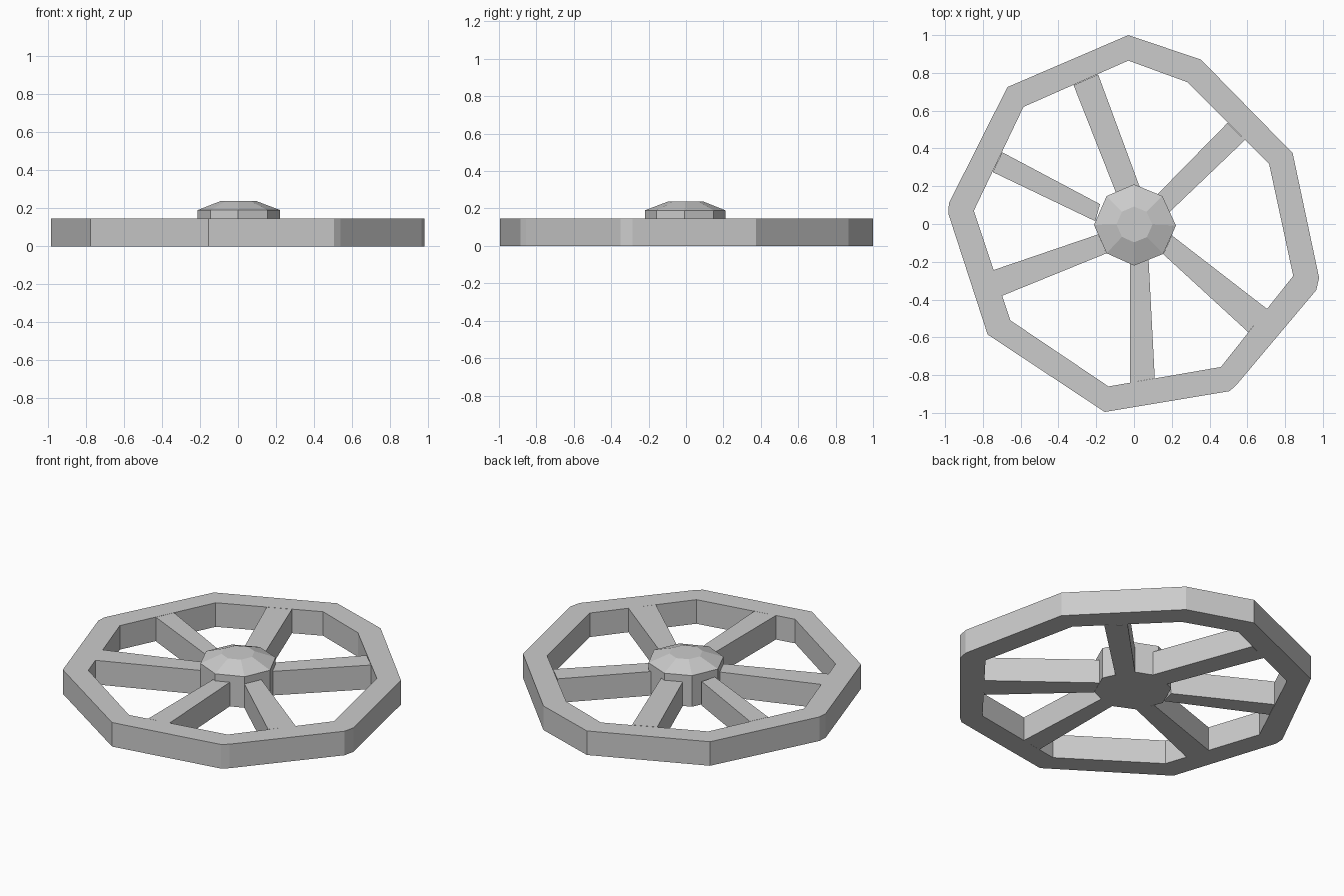
import bpy, bmesh

if "Cube" in bpy.data.objects:
    bpy.data.objects.remove(bpy.data.objects["Cube"])

H = 0.147  # wheel thickness


def finish(name, bm):
    bmesh.ops.remove_doubles(bm, verts=bm.verts, dist=1e-4)
    bmesh.ops.recalc_face_normals(bm, faces=bm.faces)
    me = bpy.data.meshes.new(name)
    bm.to_mesh(me)
    bm.free()
    ob = bpy.data.objects.new(name, me)
    bpy.context.collection.objects.link(ob)
    return ob


def loft(name, rings, closed=False):
    """Skin between equal-length rings; cap the ends or join last to first."""
    bm = bmesh.new()
    vs = [[bm.verts.new(p) for p in r] for r in rings]
    n = len(vs[0])
    pairs = list(zip(vs, vs[1:] + vs[:1])) if closed else list(zip(vs, vs[1:]))
    for a, b in pairs:
        for i in range(n):
            j = (i + 1) % n
            bm.faces.new((a[i], a[j], b[j], b[i]))
    if not closed:
        bm.faces.new(vs[0])
        bm.faces.new(vs[-1])
    bmesh.ops.dissolve_degenerate(bm, dist=1e-4, edges=bm.edges)
    return finish(name, bm)


def level(points, z):
    return [(x, y, z) for x, y in points]


# Rough-hewn rim: outer corner paired with inner corner
rim = [
    ((-0.03, 1.0), (-0.03, 0.865)), ((0.355, 0.87), (0.285, 0.75)),
    ((0.84, 0.375), (0.715, 0.32)), ((0.98, -0.285), (0.843, -0.275)),
    ((0.965, -0.35), (0.843, -0.275)), ((0.54, -0.855), (0.46, -0.757)),
    ((0.505, -0.885), (0.46, -0.757)), ((-0.155, -0.995), (-0.135, -0.86)),
    ((-0.775, -0.585), (-0.655, -0.51)), ((-0.983, 0.055), (-0.848, 0.07)),
    ((-0.98, 0.11), (-0.848, 0.07)), ((-0.67, 0.725), (-0.585, 0.62)),
]
outer = [o for o, _ in rim]
inner = [i for _, i in rim]
loft("rim", [level(outer, 0), level(outer, H), level(inner, H), level(inner, 0)], closed=True)

# Uneven spokes: two rim corners, then two hub corners
spokes = [
    [(-0.32, 0.735), (-0.19, 0.792), (0.03, 0.197), (-0.097, 0.17)],
    [(0.495, 0.535), (0.588, 0.445), (0.19, 0.065), (0.125, 0.158)],
    [(0.705, -0.45), (0.605, -0.573), (0.155, -0.16), (0.2, -0.06)],
    [(0.11, -0.817), (-0.02, -0.84), (-0.02, -0.21), (0.077, -0.188)],
    [(-0.698, -0.38), (-0.747, -0.245), (-0.19, -0.055), (-0.145, -0.155)],
    [(-0.748, 0.275), (-0.698, 0.38), (-0.18, 0.105), (-0.205, 0.015)],
]
for k, s in enumerate(spokes):
    loft(f"spoke_{k + 1}", [level(s, 0), level(s, H)])

# Eight-sided hub with a chamfered cap
hub = [(0, 0.21), (0.15, 0.148), (0.222, -0.008), (0.155, -0.158),
       (0, -0.22), (-0.145, -0.155), (-0.212, -0.005), (-0.145, 0.148)]
cap = [(x * 0.44, y * 0.44) for x, y in hub]
loft("hub", [level(hub, 0), level(hub, 0.19), level(cap, 0.237)])
